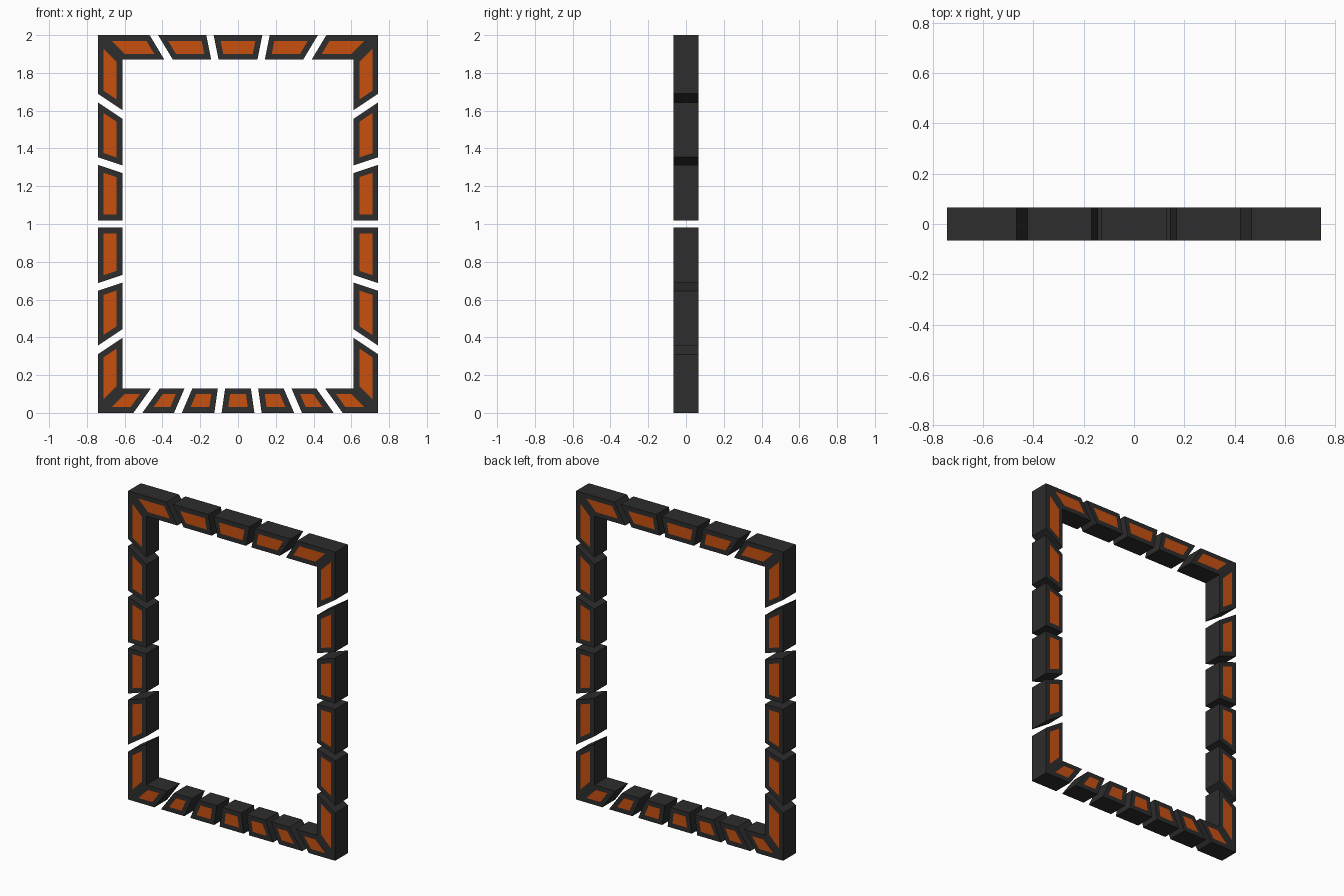
import bpy, bmesh
from mathutils import Vector

if "Cube" in bpy.data.objects:
    bpy.data.objects.remove(bpy.data.objects["Cube"])

W, H, T, D = 0.742, 2.0, 0.13, 0.065   # half width, height, frame thickness, half depth
GAP, BORDER = 0.0385, 0.03


def material(name, rgb):
    m = bpy.data.materials.new(name)
    m.diffuse_color = (*rgb, 1)
    m.use_nodes = True
    m.node_tree.nodes["Principled BSDF"].inputs["Base Color"].default_value = m.diffuse_color
    return m


DARK = material("dark_casing", (0.026, 0.026, 0.026))
ORANGE = material("orange_panel", (0.58, 0.08, 0.005))


def block(name, profile):
    """Prism from an (x, z) quad with an inset orange panel front and back."""
    bm = bmesh.new()
    front = bm.faces.new([bm.verts.new((p.x, -D, p.y)) for p in profile])
    ext = bmesh.ops.extrude_face_region(bm, geom=[front], use_keep_orig=True)
    moved = [v for v in ext["geom"] if isinstance(v, bmesh.types.BMVert)]
    bmesh.ops.translate(bm, verts=moved, vec=(0, 2 * D, 0))
    bmesh.ops.recalc_face_normals(bm, faces=bm.faces)
    for f in [f for f in bm.faces if abs(f.normal.y) > 0.9]:
        bmesh.ops.inset_region(bm, faces=[f], thickness=BORDER, use_even_offset=True)
        f.material_index = 1
    me = bpy.data.meshes.new(name)
    bm.to_mesh(me)
    bm.free()
    me.materials.append(DARK)
    me.materials.append(ORANGE)
    bpy.context.collection.objects.link(bpy.data.objects.new(name, me))


def run(name, o0, o1, i0, i1, n):
    """Split one mitred side of the frame into n blocks with slanted gaps."""
    o0, o1, i0, i1 = map(Vector, (o0, o1, i0, i1))
    d = (o1 - o0).normalized()
    for k in range(n):
        a, b = k / n, (k + 1) / n
        pts = [o0.lerp(o1, a), o0.lerp(o1, b), i0.lerp(i1, b), i0.lerp(i1, a)]

        def shift(p, q):   # keeps the gap width constant across the slant
            return d * (GAP / 2 * (p - q).length / T)
        if k > 0:
            s = shift(pts[0], pts[3])
            pts[0] += s
            pts[3] += s
        if k < n - 1:
            s = shift(pts[1], pts[2])
            pts[1] -= s
            pts[2] -= s
        block(f"{name}_block_{k + 1}", pts)


w, lo, hi = W - T, T, H - T
run("top", (-W, H), (W, H), (-w, hi), (w, hi), 5)
run("bottom", (-W, 0), (W, 0), (-w, lo), (w, lo), 7)
for side, s in (("left", -1), ("right", 1)):
    run(side, (s * W, 0), (s * W, H), (s * w, lo), (s * w, hi), 6)
